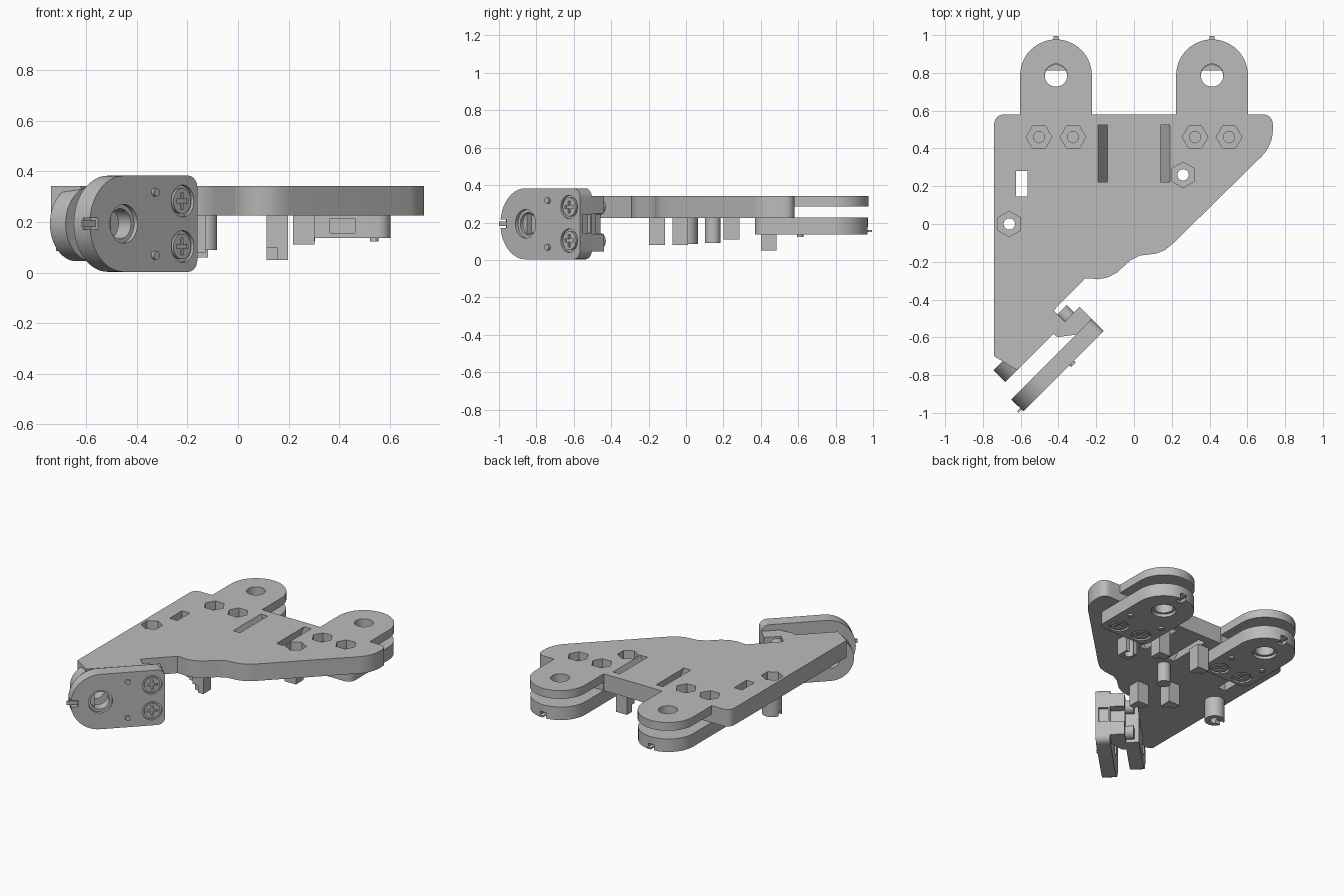
import bpy, bmesh, math
from mathutils import Matrix, Vector

if "Cube" in bpy.data.objects:
    bpy.data.objects.remove(bpy.data.objects["Cube"])

grey = bpy.data.materials.new("plain grey")
grey.use_nodes = True
grey.diffuse_color = (0.5, 0.5, 0.5, 1)
grey.node_tree.nodes["Principled BSDF"].inputs["Base Color"].default_value = (0.5, 0.5, 0.5, 1)
S = math.sqrt(0.5)


def prism(name, pts, z0, z1, shift=0.0):
    """Extrude a 2D outline from z0 to z1; shift slants the top along x."""
    bm = bmesh.new()
    base = bm.faces.new([bm.verts.new((x, y, z0)) for x, y in pts])
    ext = bmesh.ops.extrude_face_region(bm, geom=[base])
    for v in ext["geom"]:
        if isinstance(v, bmesh.types.BMVert):
            v.co += Vector((shift, 0, z1 - z0))
    bmesh.ops.recalc_face_normals(bm, faces=bm.faces[:])
    me = bpy.data.meshes.new(name)
    bm.to_mesh(me)
    bm.free()
    me.materials.append(grey)
    ob = bpy.data.objects.new(name, me)
    bpy.context.collection.objects.link(ob)
    return ob


def arc(cx, cy, r, a0, a1, n=16):
    return [(cx + r * math.cos(math.radians(a0 + (a1 - a0) * i / n)),
             cy + r * math.sin(math.radians(a0 + (a1 - a0) * i / n))) for i in range(n + 1)]


def ring(cx, cy, r, n=32, start=0):
    return arc(cx, cy, r, start, start + 360, n)[:-1]


def rect(x0, x1, y0, y1):
    return [(x0, y0), (x1, y0), (x1, y1), (x0, y1)]


def cut(ob, cutters):
    """Subtract the cutters, then discard them."""
    for c in cutters:
        m = ob.modifiers.new("cut", "BOOLEAN")
        m.operation, m.object, m.solver = "DIFFERENCE", c, "EXACT"
    bpy.context.view_layer.update()
    dg = bpy.context.evaluated_depsgraph_get()
    me = bpy.data.meshes.new_from_object(ob.evaluated_get(dg))
    ob.modifiers.clear()
    ob.data = me
    for c in cutters:
        bpy.data.objects.remove(c)


def finish(obs, matrix=None):
    for ob in obs:
        if matrix is not None:
            ob.matrix_world = matrix
    bpy.ops.object.select_all(action="DESELECT")
    for ob in obs:
        ob.select_set(True)
    bpy.context.view_layer.objects.active = obs[0]
    bpy.ops.object.shade_smooth_by_angle(angle=math.radians(30))


# Main plate with two rounded ears
EAR = 0.413
outline = (
    arc(-0.69, 0.53, 0.05, 180, 90, 6)
    + [(-EAR - 0.19, 0.58)] + arc(-EAR, 0.787, 0.19, 180, 0, 28) + [(-EAR + 0.19, 0.58)]
    + [(EAR - 0.19, 0.58)] + arc(EAR, 0.787, 0.19, 180, 0, 28) + [(EAR + 0.19, 0.58)]
    + arc(0.685, 0.53, 0.05, 90, 0, 6) + arc(0.535, 0.5, 0.2, 0, -45, 8)
    # wavy edge
    + [(0.21, -0.10), (0.165, -0.137), (0.12, -0.156), (0.075, -0.162), (0.03, -0.167), (-0.02, -0.193),
       (-0.09, -0.257), (-0.14, -0.283), (-0.19, -0.293), (-0.23, -0.288), (-0.26, -0.289)]
    # stepped diagonal edge
    + [(-0.426, -0.458), (-0.364, -0.52), (-0.62, -0.773), (-0.74, -0.70)])
plate = prism("main_plate", outline, 0.225, 0.342)

cutters = [prism("window", rect(-0.625, -0.565, 0.145, 0.28), 0, 0.5)]
for s in (-1, 1):
    cutters.append(prism("wheel_gap", rect(s * EAR - 0.2, s * EAR + 0.2, 0.581, 1.1), 0.1, 0.285))
    cutters.append(prism("axle_hole", ring(s * EAR, 0.787, 0.06), 0.1, 0.5))
    cutters.append(prism("slanted_slot", rect(s * 0.11 - 0.026, s * 0.11 + 0.026, 0.222, 0.525),
                         0.215, 0.352, s * 0.06))
    for d in (-0.09, 0.09):
        cutters.append(prism("nut_pocket", ring(s * EAR + d, 0.46, 0.068, 6), 0.285, 0.5))
        cutters.append(prism("bolt_hole", ring(s * EAR + d, 0.46, 0.03), 0.1, 0.3))
for x, y in ((0.26, 0.26), (-0.66, 0)):
    cutters.append(prism("nut_pocket", ring(x, y, 0.068, 6, 30), 0.285, 0.5))
    cutters.append(prism("bolt_hole", ring(x, y, 0.03), 0.1, 0.3))
cut(plate, cutters)
finish([plate])

# Posts hanging under the plate
for name, x, y, bottom in (("rear_post_left", 0.155, 0.443, 0.05), ("rear_post_right", -0.16, 0.443, 0.06),
                           ("front_post", -0.17, -0.155, 0.08), ("side_post", -0.32, -0.03, 0.08)):
    post = prism(name, rect(x - 0.042, x + 0.042, y - 0.042, y + 0.042), bottom, 0.226)
    cut(post, [prism("notch", rect(x - 0.05, x, y - 0.05, y - 0.015), 0, bottom + 0.05)])
    finish([post])
rod = prism("middle_rod", ring(-0.125, 0.143, 0.042), 0.09, 0.226)
boss = prism("nut_post", rect(0.217, 0.303, 0.2, 0.286), 0.11, 0.226)
cut(boss, [prism("bore", ring(0.26, 0.26, 0.03), 0, 0.5)])
standoff = prism("round_standoff", ring(-0.66, 0, 0.063), 0.085, 0.226)
cut(standoff, [prism("bore", ring(-0.66, 0, 0.03), 0, 0.5),
               prism("groove", rect(-0.75, -0.66, -0.018, 0.018), 0, 0.11)])
finish([rod, boss, standoff])


def wheel_cap(label, matrix):
    """Cap plate: x runs to the round end, y across, z outward."""
    cap = prism(label + "_cap",
                arc(0.05, -0.14, 0.05, 180, 270, 6) + arc(0.412, 0, 0.19, -90, 90, 28)
                + arc(0.05, 0.14, 0.05, 90, 180, 6), 0, 0.09)
    cuts = [prism("hole", ring(0.412, 0, 0.06), -0.1, 0.2),
            prism("rim", ring(0.412, 0, 0.077), 0.07, 0.2),
            prism("end_notch", rect(0.555, 0.7, -0.022, 0.022), 0.05, 0.2),
            prism("edge_notch", rect(-0.1, 0.02, -0.05, 0.05), 0.012, 0.07)]
    parts = [cap]
    for s in (-1, 1):
        y = s * 0.09
        cuts.append(prism("screw_recess", ring(0.083, y, 0.063), 0.075, 0.2))
        head = prism(label + "_screw", ring(0.083, y, 0.05), 0.07, 0.088)
        cut(head, [prism("cross", rect(0.05, 0.116, y - 0.008, y + 0.008), 0.078, 0.1),
                   prism("cross", rect(0.075, 0.091, y - 0.033, y + 0.033), 0.078, 0.1)])
        parts += [head, prism(label + "_pin", ring(0.24, s * 0.125, 0.017, 16), 0.08, 0.103)]
    cut(cap, cuts)
    parts.append(prism(label + "_tab", rect(0.55, 0.625, -0.013, 0.013), 0.066, 0.076))
    # flat side of the axle hole
    parts.append(prism(label + "_axle_flat", [(x, y) for x, y in arc(0.412, 0, 0.061, -60, 60, 12)],
                       0.01, 0.05))
    finish(parts, matrix)


def frame(x_axis, y_axis, z_axis, origin):
    m = Matrix((x_axis, y_axis, z_axis)).transposed().to_4x4()
    m.translation = origin
    return m


for label, s in (("left", 1), ("right", -1)):
    wheel_cap(label, frame((0, 1, 0), (1, 0, 0), (0, 0, -1), (s * EAR, 0.37, 0.226)))
corner = frame((-S, -S, 0), (0, 0, -1), (S, -S, 0), (-0.224, -0.503, 0.193))
wheel_cap("corner", corner)

# Upright inner ear of the corner bracket
ear = prism("corner_ear", arc(0.412, 0, 0.148, -90, 90, 24) + [(0.11, 0.148), (0.11, -0.148)], -0.175, -0.087)
cut(ear, [prism("axle_hole", ring(0.412, 0, 0.06), -0.3, 0.1)])
parts = [ear]
for s in (-1, 1):
    y0, y1 = sorted((s * 0.055, s * 0.148))
    parts.append(prism("corner_block", rect(0, 0.1, y0, y1), -0.092, 0.001))
    parts.append(prism("corner_bolt", ring(0.083, s * 0.092, 0.043), -0.145, -0.08))
finish(parts, corner)

# Sloped web joining the inner ear to the cap
web = prism("corner_web", [(0.06, 0.001), (0.115, 0.001), (0.15, -0.025), (0.195, -0.06), (0.2, -0.09), (0.06, -0.09)],
            -0.148, 0.148)
finish([web], corner @ Matrix.Rotation(math.radians(90), 4, "X"))
